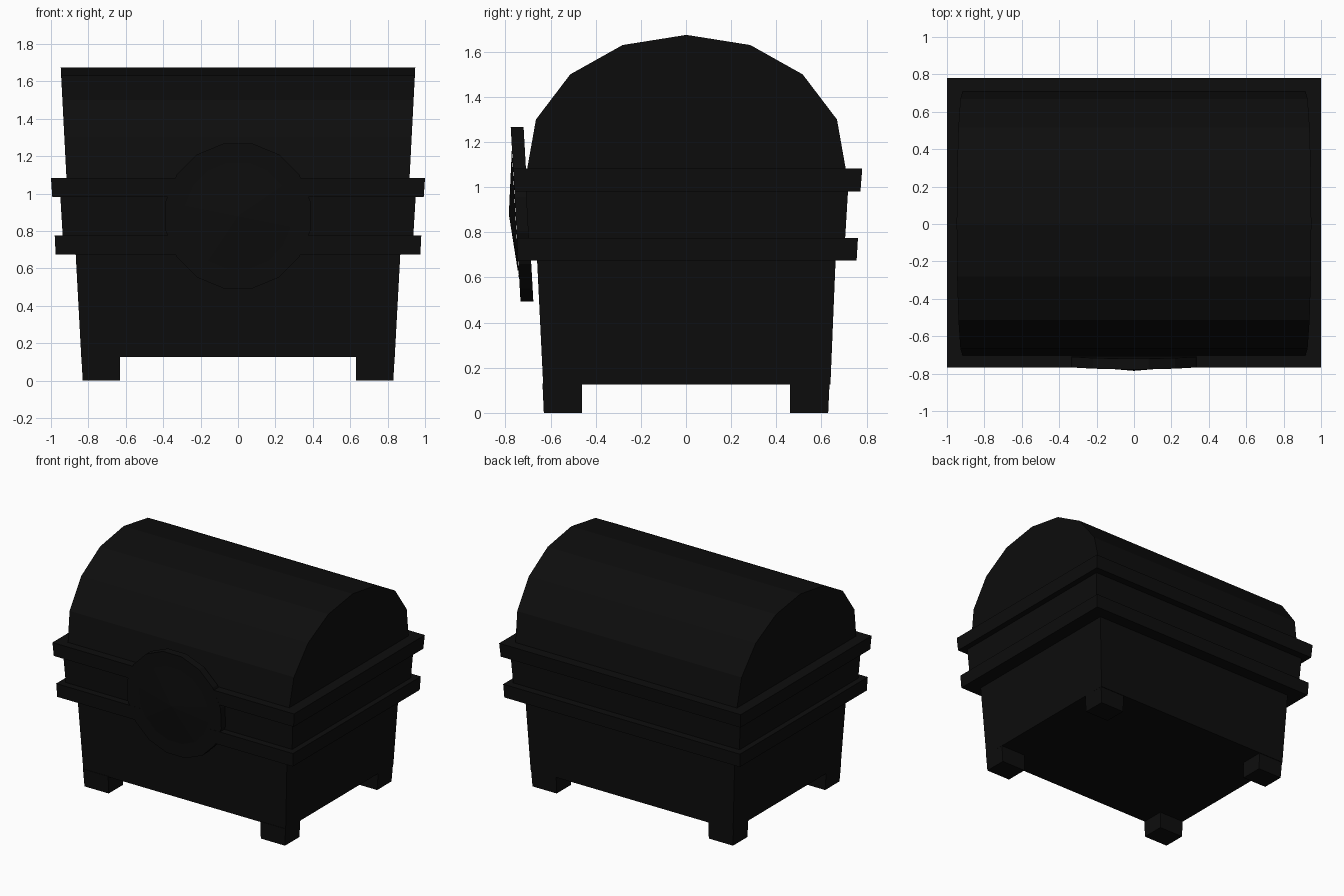
import bpy, bmesh, math

if "Cube" in bpy.data.objects:
    bpy.data.objects.remove(bpy.data.objects["Cube"])

black = bpy.data.materials.new("near_black")
black.diffuse_color = (0.004, 0.004, 0.004, 1)
black.use_nodes = True
black.node_tree.nodes["Principled BSDF"].inputs["Base Color"].default_value = black.diffuse_color


def finish(name, bm):
    bmesh.ops.recalc_face_normals(bm, faces=bm.faces)
    me = bpy.data.meshes.new(name)
    bm.to_mesh(me)
    bm.free()
    me.materials.append(black)
    ob = bpy.data.objects.new(name, me)
    bpy.context.collection.objects.link(ob)
    return ob


def loft(name, rings):
    """Join equal-length rings of points and cap both ends."""
    bm = bmesh.new()
    loops = [[bm.verts.new(p) for p in r] for r in rings]
    n = len(loops[0])
    for a, b in zip(loops, loops[1:]):
        for i in range(n):
            j = (i + 1) % n
            bm.faces.new((a[i], a[j], b[j], b[i]))
    bm.faces.new(loops[0])
    bm.faces.new(loops[-1])
    return finish(name, bm)


def rect(x0, x1, y0, y1, z):
    return [(x0, y0, z), (x1, y0, z), (x1, y1, z), (x0, y1, z)]


def tapered_box(name, low, high):
    """low and high are (half width, front y, back y, z)."""
    loft(name, [rect(-x, x, f, b, z) for x, f, b, z in (low, high)])


# Stacked body sections and trim bands
tapered_box("lower_body", (0.838, -0.633, 0.64, 0.125), (0.868, -0.66, 0.663, 0.68))
tapered_box("lower_band", (0.975, -0.745, 0.756, 0.675), (0.98, -0.75, 0.762, 0.775))
tapered_box("upper_body", (0.937, -0.698, 0.705, 0.77), (0.95, -0.71, 0.718, 0.985))
tapered_box("upper_band", (0.993, -0.76, 0.773, 0.982), (1.0, -0.766, 0.781, 1.083))

# Corner feet
for sx, side in ((-1, "left"), (1, "right")):
    for sy, end in ((-1, "front"), (1, "back")):
        loft(f"foot_{end}_{side}", [
            rect(sx * 0.63, sx * xo, sy * 0.46, sy * yo, z)
            for xo, yo, z in ((0.83, 0.63, 0), (0.838, 0.636, 0.13))])

# Faceted barrel lid with ends that lean outward
half = [(0.706, 1.08), (0.667, 1.30), (0.515, 1.50), (0.283, 1.63)]
arch = half + [(0, 1.675)] + [(-y, z) for y, z in reversed(half)]
loft("lid", [[(s * (0.917 + 0.052 * (z - 1.08)), y + 0.002, z) for y, z in arch]
             for s in (-1, 1)])

# Round lock plate, tilted, with a shallow pointed centre
N, ZC, YC = 16, 0.88, -0.755


def disc_ring(radius, depth):
    pts = []
    for i in range(N):
        a = 2 * math.pi * (i + 0.5) / N
        dz = radius * math.sin(a)
        pts.append((radius * math.cos(a), YC + depth - 0.056 * dz, ZC + dz))
    return pts


loft("lock_plate", [disc_ring(0.395, 0.057), disc_ring(0.395, 0.0)])

bm = bmesh.new()
rim = [bm.verts.new(p) for p in disc_ring(0.29, -0.001)]
tip = bm.verts.new((0, -0.785, ZC))
for i in range(N):
    bm.faces.new((rim[i], rim[(i + 1) % N], tip))
finish("lock_boss", bm)
